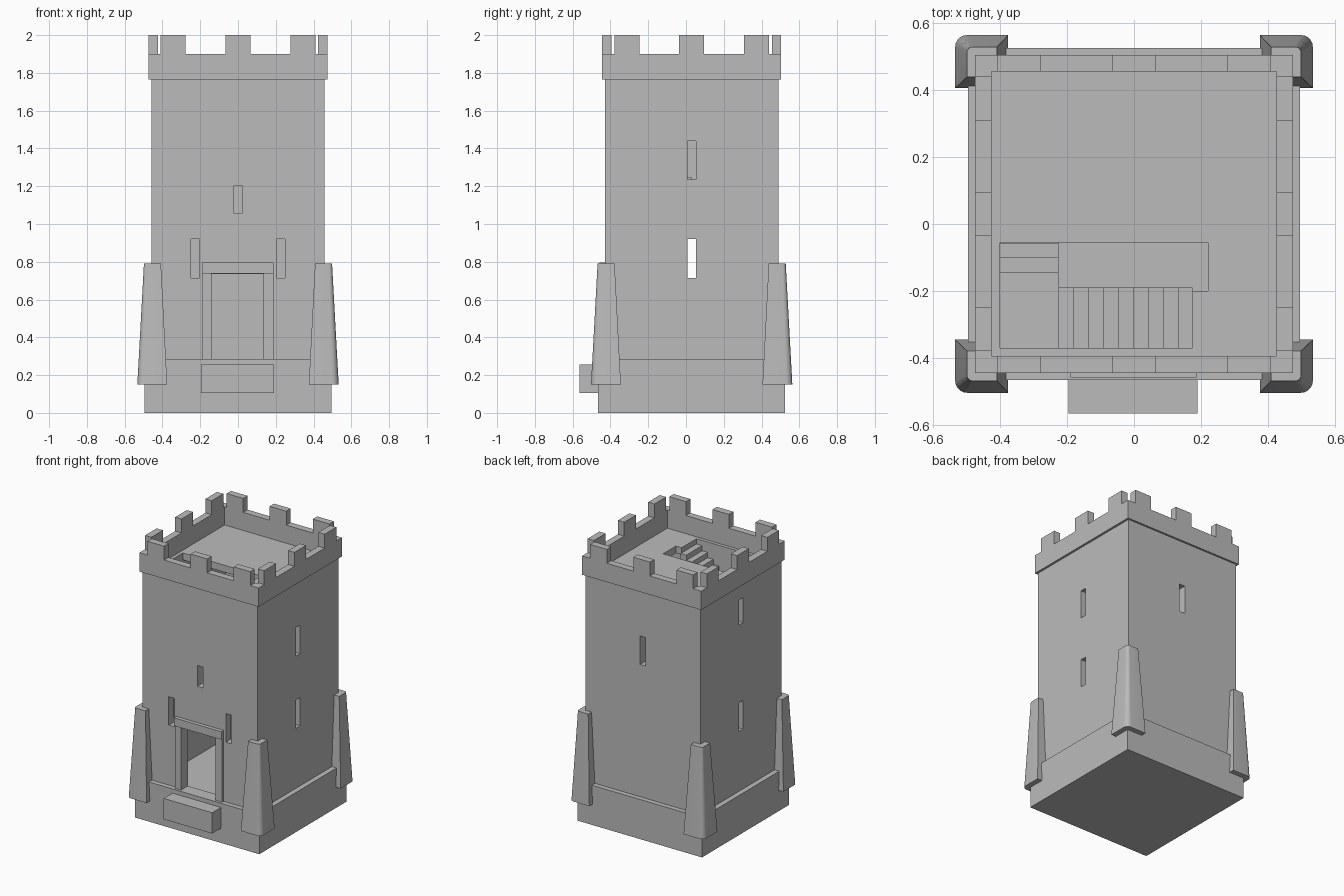
import bpy, bmesh, math

if "Cube" in bpy.data.objects:
    bpy.data.objects.remove(bpy.data.objects["Cube"])

CY = 0.03                       # tower centre in y
stone = bpy.data.materials.new("grey stone")
stone.diffuse_color = (0.5, 0.5, 0.5, 1)
stone.use_nodes = True
stone.node_tree.nodes["Principled BSDF"].inputs["Base Color"].default_value = stone.diffuse_color


def finish(name, bm):
    bmesh.ops.recalc_face_normals(bm, faces=bm.faces)
    mesh = bpy.data.meshes.new(name)
    bm.to_mesh(mesh)
    bm.free()
    mesh.materials.append(stone)
    ob = bpy.data.objects.new(name, mesh)
    bpy.context.collection.objects.link(ob)
    return ob


def box(name, x0, x1, y0, y1, z0, z1):
    bm = bmesh.new()
    bmesh.ops.create_cube(bm, size=1)
    for v in bm.verts:
        v.co = (x1 if v.co.x > 0 else x0,
                y1 if v.co.y > 0 else y0,
                z1 if v.co.z > 0 else z0)
    return finish(name, bm)


def combine(ob, op, *dims):
    """Union or cut a box into an object, then drop the helper."""
    helper = box("helper", *dims)
    helper.hide_render = True
    mod = ob.modifiers.new("bool", 'BOOLEAN')
    mod.operation, mod.solver, mod.object = op, 'EXACT', helper
    bpy.context.view_layer.objects.active = ob
    bpy.ops.object.modifier_apply(modifier=mod.name)
    bpy.data.objects.remove(helper)


# Tower body on its wider plinth
tower = box("tower", -0.458, 0.458, -0.43, 0.49, 0.1, 1.77)
combine(tower, 'UNION', -0.495, 0.495, -0.465, 0.525, 0, 0.285)
W = 0.0225
cuts = [
    (-0.40, 0.40, -0.37, 0.43, 0.25, 0.93),         # lower room
    (-0.40, 0.40, -0.37, 0.43, 0.97, 1.72),         # upper room
    (-0.14, 0.135, -0.6, -0.33, 0.285, 0.735),      # doorway
    (-0.40, 0.175, -0.37, -0.19, 1.65, 1.9),        # stair hole in the roof
    (-0.40, 0.22, -0.20, -0.055, 1.65, 1.9),
    (-0.25, -0.205, -0.6, -0.33, 0.715, 0.92),      # front slits
    (0.205, 0.25, -0.6, -0.33, 0.715, 0.92),
    (-W, W, -0.6, -0.33, 1.055, 1.205),
    (0.35, 0.6, CY - W, CY + W, 0.715, 0.92),       # right slits
    (0.35, 0.6, CY - W, CY + W, 1.235, 1.44),
    (-0.6, -0.35, CY - W, CY + W, 0.715, 0.92),     # left slits
    (-0.6, -0.35, CY - W, CY + W, 1.48, 1.66),
    (-W, W, 0.38, 0.6, 1.235, 1.44),                # back slit
]
for c in cuts:
    combine(tower, 'DIFFERENCE', *c)

# Parapet ring
H, T = 0.474, 0.05
parapet = box("parapet", -H, H, CY - H, CY + H, 1.765, 1.9)
combine(parapet, 'DIFFERENCE', -H + T, H - T, CY - H + T, CY + H - T, 1.7, 2.0)

# Three merlons on each side
for c in (-0.343, 0, 0.343):
    for s in (-1, 1):
        a, b = sorted((s * H, s * (H - T)))
        box("merlon", c - 0.066, c + 0.066, CY + a, CY + b, 1.9, 2.0)
        box("merlon", a, b, CY + c - 0.066, CY + c + 0.066, 1.9, 2.0)


# Tapered corner buttresses with a rounded outer edge
def l_profile(outer, arm, inner, r):
    pts = [(outer - arm, outer)]
    for i in range(6):
        a = math.pi / 2 * (1 - i / 5)
        pts.append((outer - r + r * math.cos(a), outer - r + r * math.sin(a)))
    return pts + [(outer, outer - arm), (inner, outer - arm),
                  (inner, inner), (outer - arm, inner)]


for sx in (-1, 1):
    for sy in (-1, 1):
        bm = bmesh.new()
        rings = []
        for z, outer, arm, r in ((0.15, 0.533, 0.158, 0.035), (0.79, 0.498, 0.09, 0.018)):
            rings.append([bm.verts.new((sx * x, CY + sy * y, z))
                          for x, y in l_profile(outer, arm, 0.43, r)])
        n = len(rings[0])
        for i in range(n):
            j = (i + 1) % n
            bm.faces.new((rings[0][i], rings[0][j], rings[1][j], rings[1][i]))
        for ring in rings:
            bm.faces.new(ring)
        ob = finish("corner_buttress", bm)
        bpy.ops.object.select_all(action='DESELECT')
        ob.select_set(True)
        bpy.context.view_layer.objects.active = ob
        bpy.ops.object.shade_smooth_by_angle(angle=math.radians(30))

# Door frame and step
box("left_door_jamb", -0.19, -0.14, -0.447, -0.41, 0.285, 0.738)
box("right_door_jamb", 0.135, 0.187, -0.447, -0.41, 0.285, 0.738)
box("door_lintel", -0.19, 0.187, -0.457, -0.41, 0.738, 0.795)
box("door_step", -0.195, 0.19, -0.565, -0.46, 0.105, 0.255)

# Stair from the upper room to the roof: flight, landing, flight
R = 0.0375
LAND = 1.77 - 10 * R
tread = 0.4 / 9
for i in range(9):
    top = LAND + (i + 1) * R
    x = -0.225 + i * tread
    box("upper_stair_step", x, x + tread, -0.37, -0.19, top - 2 * R, top)
box("stair_landing", -0.40, -0.225, -0.37, -0.145, LAND - 2 * R, LAND)
for i in range(11):
    top = LAND - (i + 1) * R
    y = -0.145 + i * 0.0445
    box("lower_stair_step", -0.40, -0.225, y, y + 0.0445, max(top - 2 * R, 0.965), top)
